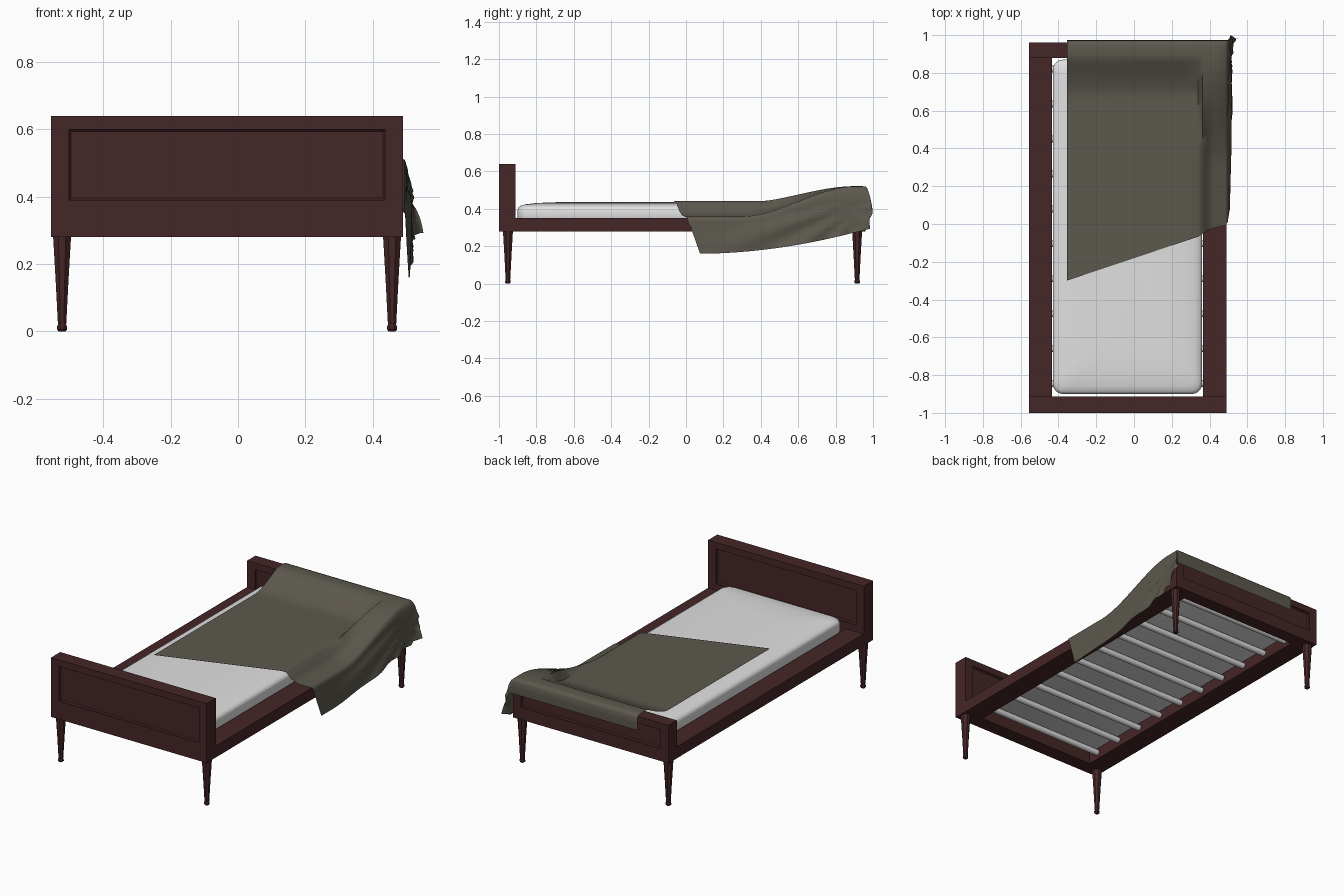
import bpy, bmesh, math

if "Cube" in bpy.data.objects:
    bpy.data.objects.remove(bpy.data.objects["Cube"])


def material(name, rgb):
    m = bpy.data.materials.new(name)
    m.diffuse_color = (*rgb, 1)
    m.use_nodes = True
    m.node_tree.nodes["Principled BSDF"].inputs["Base Color"].default_value = m.diffuse_color
    return m


WOOD = material("dark red wood", (0.060, 0.019, 0.020))
WHITE = material("white fabric", (0.75, 0.75, 0.75))
METAL = material("pale slat", (0.72, 0.72, 0.72))
WOOL = material("olive grey wool", (0.108, 0.098, 0.076))


def finish(name, bm, mat, smooth=None):
    bmesh.ops.recalc_face_normals(bm, faces=bm.faces)
    me = bpy.data.meshes.new(name)
    bm.to_mesh(me)
    bm.free()
    me.materials.append(mat)
    ob = bpy.data.objects.new(name, me)
    bpy.context.collection.objects.link(ob)
    if smooth:
        bpy.ops.object.select_all(action='DESELECT')
        ob.select_set(True)
        bpy.context.view_layer.objects.active = ob
        bpy.ops.object.shade_smooth_by_angle(angle=math.radians(smooth))
    return ob


def loft(name, rings, mat, smooth=None):
    """Bridge closed rings of equal length and cap both ends."""
    bm = bmesh.new()
    vs = [[bm.verts.new(p) for p in r] for r in rings]
    n = len(vs[0])
    for a, b in zip(vs, vs[1:]):
        for i in range(n):
            j = (i + 1) % n
            bm.faces.new((a[i], a[j], b[j], b[i]))
    bm.faces.new(vs[0])
    bm.faces.new(vs[-1])
    return finish(name, bm, mat, smooth)


X0, X1 = -0.555, 0.49          # outer frame width
CX = (X0 + X1) / 2


def rect(x0, x1, z0, z1, y):
    return [(x0, y, z0), (x1, y, z0), (x1, y, z1), (x0, y, z1)]


# Head and foot boards with a recessed panel on each face
def board(name, y0, y1, z1, pz0, pz1):
    px0, px1, d, w = X0 + 0.053, X1 - 0.053, 0.012, 0.006
    inner = (px0 + w, px1 - w, pz0 + w, pz1 - w)
    outer = (px0, px1, pz0, pz1)
    full = (X0, X1, 0.28, z1)
    loft(name, [rect(*inner, y0 + d), rect(*outer, y0 + d / 2), rect(*outer, y0),
                rect(*full, y0), rect(*full, y1),
                rect(*outer, y1), rect(*outer, y1 - d / 2), rect(*inner, y1 - d)], WOOD)


board("headboard", -1.0, -0.912, 0.64, 0.39, 0.60)
board("footboard", 0.88, 0.96, 0.51, 0.355, 0.47)

# Side rails
for name, a, b in (("left_rail", X0, -0.435), ("right_rail", 0.365, X1)):
    loft(name, [rect(a, b, 0.28, 0.35, -0.912), rect(a, b, 0.28, 0.35, 0.88)], WOOD)

# Tapered turned legs with small round feet
LEG = [(0.010, 0), (0.015, 0.006), (0.015, 0.014), (0.012, 0.02),
       (0.0125, 0.024), (0.019, 0.15), (0.0265, 0.28)]
for end, y in (("head", -0.952), ("foot", 0.915)):
    for side, x in (("left", CX - 0.49), ("right", CX + 0.49)):
        loft(f"{end}_{side}_leg",
             [[(x + r * math.cos((k + .5) * math.pi / 4) / 0.924,
                y + r * math.sin((k + .5) * math.pi / 4) / 0.924, z)
               for k in range(8)] for r, z in LEG], WOOD)

# Round slats under the mattress
for i in range(10):
    y = -0.845 + i * 0.185
    loft(f"slat_{i + 1}",
         [[(x, y + 0.018 * math.cos(k * math.pi / 6), 0.322 + 0.018 * math.sin(k * math.pi / 6))
           for k in range(12)] for x in (-0.445, 0.375)], METAL, 40)


# Mattress with rounded corners and a gentle crown
def round_rect(inset, z, rad=0.055, seg=6):
    hx, hy, cx, cy = 0.395 - inset, 0.885 - inset, -0.035, -0.015
    pts = []
    for q, (sx, sy) in enumerate(((1, 1), (-1, 1), (-1, -1), (1, -1))):
        for k in range(seg + 1):
            a = (q + k / seg) * math.pi / 2
            pts.append((cx + sx * (hx - rad) + rad * math.cos(a),
                        cy + sy * (hy - rad) + rad * math.sin(a), z))
    return pts


loft("mattress", [round_rect(i, z) for i, z in
                  ((0.012, 0.338), (0.003, 0.342), (0, 0.35), (0, 0.395), (0.004, 0.407),
                   (0.014, 0.416), (0.04, 0.424), (0.10, 0.431), (0.18, 0.435), (0.26, 0.436))],
     WHITE, 50)


# Blanket draped over mattress, right rail and footboard
def step(a, b, v):
    t = min(max((v - a) / (b - a), 0), 1)
    return t * t * (3 - 2 * t)


TOP = [-0.355 + 0.695 * i / 12 for i in range(13)]
# crossing from mattress to rail: x and z near the middle, x and z at the footboard
CROSS = [(0.362, 0.432, 0.362, 0.521), (0.385, 0.392, 0.40, 0.521), (0.42, 0.366, 0.44, 0.521),
         (0.484, 0.359, 0.482, 0.520), (0.496, 0.350, 0.496, 0.508)]
HANG = 10
OVER = [(0.905, 0.522), (0.94, 0.522), (0.963, 0.518), (0.971, 0.505), (0.973, 0.47), (0.972, 0.43)]
ROWS = 36


def side_low(y):
    return 0.16 + 0.135 * max((y - 0.07) / 0.91, 0) ** 1.9


def blanket_point(col, row):
    s = (col / 12 * 0.695 if col < 13 else
         0.695 + (col - 12) * 0.045 if col < 18 else 0.92 + (col - 17) * 0.02)
    start = -0.30 + 0.335 * s
    over = row > ROWS
    y = OVER[row - ROWS - 1][0] if over else start + (0.88 - start) * row / ROWS
    ztop = OVER[row - ROWS - 1][1] if over else None
    if col < 13:                                    # flat top, rising to the footboard
        rise = min(max((y - 0.69) / 0.19, 0), 1) ** 1.3
        return TOP[col], y, ztop if over else 0.442 + 0.079 * rise
    t = step(0.3, 0.9, y)
    xa, za, xb, zb = CROSS[min(col, 17) - 13]
    x = xa + (xb - xa) * t
    z = za + (zb - za) * t
    if over:
        z = min(ztop, zb)
    if col < 18:
        return x, y, z
    h = (col - 17) / HANG                           # hanging side with radiating folds
    z += (side_low(y) - z) * h
    ang = math.atan2(0.47 - z, 1.0 - y)
    x += 0.010 * h + 0.008 * min(1, 3 * h) * (1 + math.sin(24 * ang)) * step(0.0, 0.5, y)
    if over:                                        # loose corner flap
        k = (row - ROWS) / len(OVER)
        x += 0.032 * h * k
        y += k * (0.022 * math.sin(math.pi * min(1, 1.6 * h)) + 0.012 * h)
    return x, y, z


bm = bmesh.new()
grid = [[bm.verts.new(blanket_point(c, r)) for r in range(ROWS + len(OVER) + 1)]
        for c in range(18 + HANG)]
for a, b in zip(grid, grid[1:]):
    for r in range(len(a) - 1):
        bm.faces.new((a[r], b[r], b[r + 1], a[r + 1]))
finish("blanket", bm, WOOL, 60)
